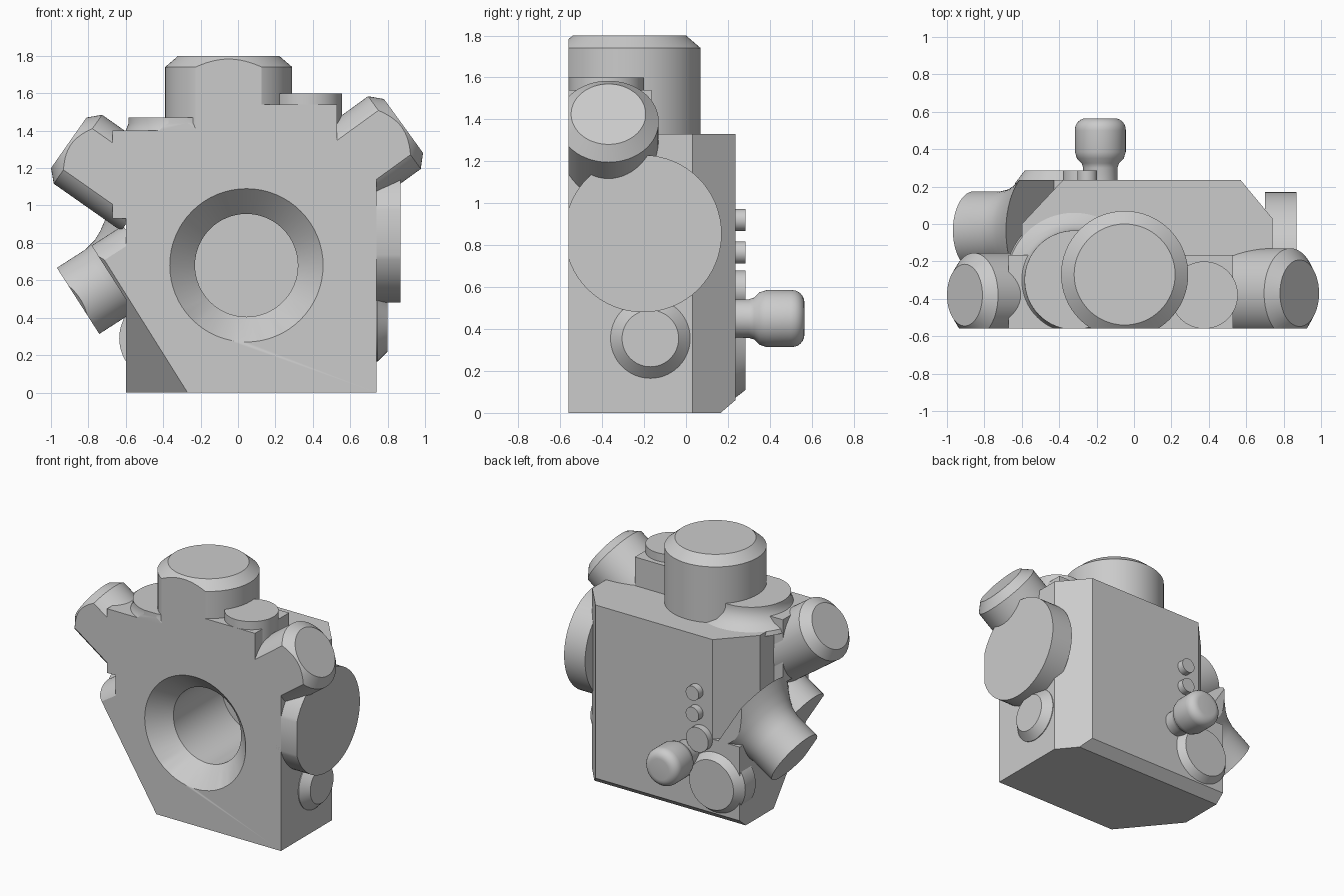
import bpy, bmesh, math
from mathutils import Vector

if "Cube" in bpy.data.objects:
    bpy.data.objects.remove(bpy.data.objects["Cube"], do_unlink=True)

grey = bpy.data.materials.new("plain grey")
grey.use_nodes = True
grey.diffuse_color = (0.6, 0.6, 0.6, 1)
grey.node_tree.nodes["Principled BSDF"].inputs["Base Color"].default_value = (0.6, 0.6, 0.6, 1)

# Planes that trim the parts: (point, outward normal)
FRONT = ((0, -0.56, 0), (0, -1, 0))
REAR = ((0, 0.235, 0), (0, 1, 0))
SLOPE = ((-0.27, -0.56, 0), (-1, -0.825, -0.627))
REAR_CHAMFER = ((0.74, 0.03, 0), (0.205, 0.17, 0))
FOOT_CHAMFER = ((0, 0.165, 0), (0, 0.06, -0.07))


def finish(name, bm, trims=()):
    for point, normal in trims:
        bmesh.ops.bisect_plane(bm, geom=bm.verts[:] + bm.edges[:] + bm.faces[:],
                               plane_co=point, plane_no=Vector(normal).normalized(),
                               clear_outer=True)
        bmesh.ops.holes_fill(bm, edges=[e for e in bm.edges if e.is_boundary])
    bmesh.ops.recalc_face_normals(bm, faces=bm.faces[:])
    mesh = bpy.data.meshes.new(name)
    bm.to_mesh(mesh)
    bm.free()
    mesh.materials.append(grey)
    obj = bpy.data.objects.new(name, mesh)
    bpy.context.collection.objects.link(obj)
    return obj


def smooth(obj):
    bpy.ops.object.select_all(action='DESELECT')
    obj.select_set(True)
    bpy.context.view_layer.objects.active = obj
    bpy.ops.object.shade_smooth_by_angle(angle=math.radians(28))
    return obj


def turned(name, origin, axis, profile, trims=(FRONT,), sides=64):
    """Solid of revolution; profile holds (radius, distance along axis)."""
    bm = bmesh.new()
    turn = Vector((0, 0, 1)).rotation_difference(Vector(axis).normalized())
    rings = []
    for r, t in profile:
        rings.append([bm.verts.new(Vector(origin) + turn @ Vector(
            (r * math.cos(a), r * math.sin(a), t)))
            for a in (math.tau * i / sides for i in range(sides))])
    for low, high in zip(rings, rings[1:]):
        for i in range(sides):
            j = (i + 1) % sides
            bm.faces.new((low[i], low[j], high[j], high[i]))
    bm.faces.new(rings[0])
    bm.faces.new(rings[-1])
    return smooth(finish(name, bm, trims))


def prism(name, outline, z0, z1, trims=()):
    bm = bmesh.new()
    base = bm.faces.new([bm.verts.new((x, y, z0)) for x, y in outline])
    up = bmesh.ops.extrude_face_region(bm, geom=[base])["geom"]
    bmesh.ops.translate(bm, vec=(0, 0, z1 - z0),
                        verts=[v for v in up if isinstance(v, bmesh.types.BMVert)])
    return finish(name, bm, trims)


def block(name, x0, x1, y0, y1, z0, z1, trims=()):
    return prism(name, [(x0, y0), (x1, y0), (x1, y1), (x0, y1)], z0, z1, trims)


def cut(obj, cutter):
    mod = obj.modifiers.new("cut", 'BOOLEAN')
    mod.operation = 'DIFFERENCE'
    mod.solver = 'EXACT'
    mod.object = cutter
    bpy.context.view_layer.objects.active = obj
    bpy.ops.object.modifier_apply(modifier=mod.name)
    bpy.data.objects.remove(cutter, do_unlink=True)


# Main housing with chamfers, an upper rear corner cut and the front bore
body = block("housing", -0.6, 0.74, -0.56, 0.235, 0, 1.33,
             (REAR_CHAMFER, FOOT_CHAMFER, SLOPE))
cut(body, prism("corner_cutter", [(-0.6, 0), (-0.38, 0.235), (-0.38, 0.5), (-0.9, 0.5), (-0.9, 0)],
                0.6, 1.6))
cut(body, turned("bore_cutter", (0.045, -0.56, 0.68), (0, 1, 0),
                 [(0.45, -0.04), (0.41, 0), (0.275, 0.14), (0.275, 0.7)], ()))
smooth(body)

# Ports on the top
turned("top_port", (-0.05, -0.27, 1.2), (0, 0, 1),
       [(0.34, 0), (0.34, 0.54), (0.27, 0.6)])
turned("top_flange", (-0.32, -0.3, 1.3), (0, 0, 1),
       [(0.37, 0), (0.36, 0.03), (0.31, 0.06), (0.28, 0.1), (0.265, 0.14), (0.265, 0.17)])
turned("top_disc", (0.375, -0.38, 1.3), (0, 0, 1), [(0.18, 0), (0.18, 0.3)])
block("left_shoulder", 0.12, 0.53, -0.56, -0.165, 1.2, 1.54)
block("right_shoulder", -0.67, -0.4, -0.56, -0.165, 0.93, 1.4)

# Slanted ports on the upper corners
turned("upper_left_port", (0.885, -0.37, 1.425), (0.81, 0, 0.587),
       [(0.24, -0.55), (0.24, -0.06), (0.178, 0)])
turned("upper_right_port", (-0.905, -0.38, 1.335), (-0.82, 0, 0.575),
       [(0.225, -0.5), (0.225, -0.06), (0.165, 0)])

# Downward slanted ports on the right side
down = (-0.843, 0, -0.54)
turned("lower_right_port", (-0.855, -0.035, 0.49), down,
       [(0.34, -0.42), (0.29, -0.36), (0.25, -0.3), (0.225, -0.25), (0.21, -0.18), (0.21, 0)],
       (FRONT, REAR, SLOPE))
turned("front_right_port", (-0.855, -0.38, 0.49), down,
       [(0.21, -0.42), (0.21, -0.22)], (FRONT, SLOPE))

# Bosses on the left side
turned("left_disc", (0.6, -0.205, 0.855), (1, 0, 0), [(0.375, 0.1), (0.375, 0.27)])
turned("left_boss", (0.7, -0.17, 0.355), (1, 0, 0), [(0.19, 0), (0.19, 0.045), (0.135, 0.1)])

# Rear boss, studs and knob
turned("rear_boss", (-0.405, 0, 0.29), (0, 1, 0),
       [(0.23, 0.1), (0.23, 0.22), (0.18, 0.285)])
for name, x, z, r in (("upper_stud", -0.25, 0.92, 0.053), ("middle_stud", -0.25, 0.765, 0.053),
                      ("lower_stud", -0.29, 0.59, 0.09)):
    turned(name, (x, 0.2, z), (0, 1, 0), [(r, 0), (r, 0.085)])
knob = [(0.092, 0.2), (0.092, 0.3), (0.1, 0.325), (0.125, 0.35), (0.136, 0.385), (0.136, 0.5)]
knob += [(0.076 + 0.06 * math.cos(a), 0.505 + 0.06 * math.sin(a))
         for a in (math.pi / 2 * i / 6 for i in range(7))]
turned("rear_knob", (-0.18, 0, 0.45), (0, 1, 0), knob)
